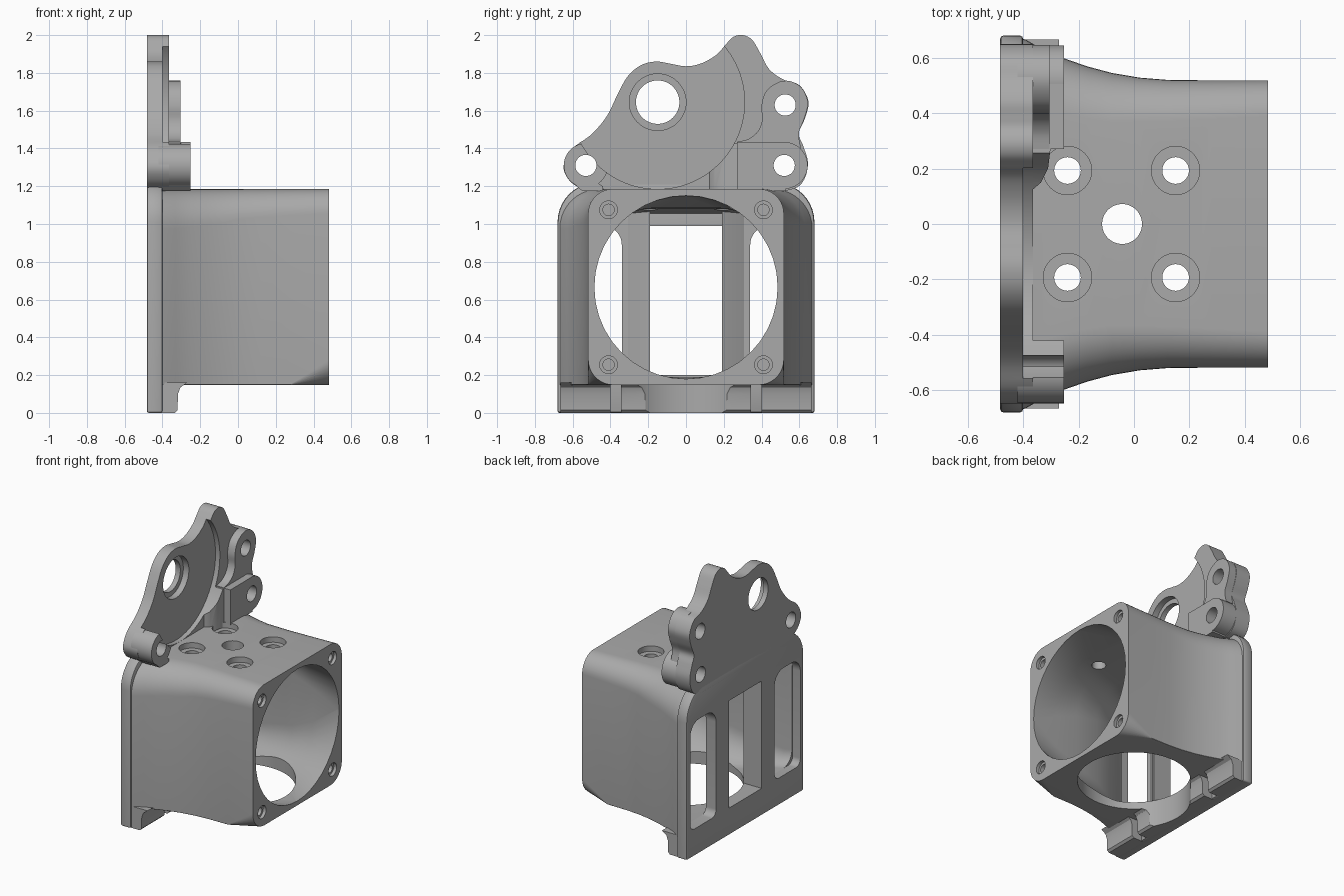
import bpy, bmesh, math
from mathutils import Vector

cube = bpy.data.objects.get("Cube")
if cube:
    bpy.data.objects.remove(cube, do_unlink=True)

GREY = (0.40, 0.40, 0.40, 1)
mat = bpy.data.materials.new("plain grey")
mat.use_nodes = True
mat.diffuse_color = GREY
mat.node_tree.nodes["Principled BSDF"].inputs["Base Color"].default_value = GREY


def loft(name, rings):
    """Closed solid through rings with equal point counts."""
    bm = bmesh.new()
    loops = [[bm.verts.new(p) for p in ring] for ring in rings]
    n = len(loops[0])
    for a, b in zip(loops, loops[1:]):
        for i in range(n):
            j = (i + 1) % n
            bm.faces.new((a[i], a[j], b[j], b[i]))
    bm.faces.new(loops[0])
    bm.faces.new(loops[-1])
    bmesh.ops.recalc_face_normals(bm, faces=bm.faces)
    me = bpy.data.meshes.new(name)
    bm.to_mesh(me)
    bm.free()
    me.materials.append(mat)
    ob = bpy.data.objects.new(name, me)
    bpy.context.collection.objects.link(ob)
    return ob


def prism(name, pts, axis, lo, hi):
    """Extrude a 2D outline along one axis."""
    place = {"x": lambda p, t: (t, p[0], p[1]),
             "y": lambda p, t: (p[0], t, p[1]),
             "z": lambda p, t: (p[0], p[1], t)}[axis]
    return loft(name, [[place(p, t) for p in pts] for t in (lo, hi)])


def circle(u, v, r, n=48):
    return [(u + r * math.cos(2 * math.pi * i / n),
             v + r * math.sin(2 * math.pi * i / n)) for i in range(n)]


def rounded(u0, u1, v0, v1, top, bottom, n=10):
    """Rounded rectangle with separate top and bottom corner radii."""
    pts = []
    corners = ((u1, v1, -1, -1, top), (u0, v1, 1, -1, top),
               (u0, v0, 1, 1, bottom), (u1, v0, -1, 1, bottom))
    for q, (u, v, su, sv, r) in enumerate(corners):
        for i in range(n + 1):
            a = (q + i / n) * math.pi / 2
            pts.append((u + su * r + r * math.cos(a), v + sv * r + r * math.sin(a)))
    return pts


def rect(u0, u1, v0, v1):
    return [(u0, v0), (u1, v0), (u1, v1), (u0, v1)]


def smooth_outline(pts, steps=5):
    """Curve through the points, closed by a straight edge."""
    ext = [Vector(p) for p in [pts[0]] + pts + [pts[-1]]]
    out = []
    for a, b, c, d in zip(ext, ext[1:], ext[2:], ext[3:]):
        for s in range(steps):
            t = s / steps
            out.append((b * 2 + (c - a) * t + (a * 2 - b * 5 + c * 4 - d) * t ** 2
                        + (b * 3 - a - c * 3 + d) * t ** 3) / 2)
    return [tuple(p) for p in out] + [pts[-1]]


def apply(ob, kind, **settings):
    mod = ob.modifiers.new(kind, kind)
    for key, value in settings.items():
        setattr(mod, key, value)
    bpy.ops.object.select_all(action="DESELECT")
    ob.select_set(True)
    bpy.context.view_layer.objects.active = ob
    bpy.ops.object.modifier_apply(modifier=mod.name)


def cut(ob, cutters):
    for c in cutters:
        apply(ob, "BOOLEAN", operation="DIFFERENCE", solver="EXACT", object=c)


# Duct shell, flaring towards the plate
BOTTOM, TOP, MID = 0.148, 1.185, 0.665
shell = [(-0.42, 0.675, 0.21, 0.005), (-0.39, 0.665, 0.21, 0.005),
         (-0.33, 0.63, 0.21, 0.005), (-0.25, 0.597, 0.2, 0.005),
         (-0.17, 0.569, 0.19, 0.005), (-0.08, 0.545, 0.18, 0.005),
         (0.02, 0.528, 0.16, 0.005), (0.12, 0.52, 0.15, 0.005),
         (0.28, 0.518, 0.14, 0.005), (0.483, 0.518, 0.13, 0.135)]
duct = loft("duct", [[(x, y, z) for y, z in rounded(-w, w, BOTTOM, TOP, rt, rb)]
                     for x, w, rt, rb in shell])

# Air passage: round at the fan end, flat roof, nearly square at the plate
passage = [(-0.45, 0.645, 1.05, 0.1), (-0.37, 0.61, 1.06, 0.1),
           (-0.25, 0.555, 1.08, 0.15), (-0.1, 0.508, 1.08, 0.2),
           (0.1, 0.487, 1.08, 0.25), (0.27, 0.485, 1.085, 0.32)]
rings = [[(x, y, z) for y, z in rounded(-w, w, 0.2, top, r, r)]
         for x, w, top, r in passage]
for x in (0.47, 0.5):
    rings.append([(x, y, z) for y, z in
                  rounded(-0.485, 0.485, MID - 0.485, MID + 0.485, 0.484, 0.484)])
cutters = [loft("passage_cutter", rings)]

# Floor opening, roof screw holes and fan screw holes
floor_hole = prism("floor_cutter", circle(0, 0, 0.385, 64), "z", -0.1, 0.3)
cutters.append(floor_hole)
cutters.append(prism("roof_hole", circle(-0.043, 0, 0.072), "z", 1.0, 1.3))
for x in (-0.24, 0.15):
    for y in (-0.193, 0.193):
        cutters.append(prism("roof_hole", circle(x, y, 0.048), "z", 1.0, 1.3))
        cutters.append(prism("roof_recess", circle(x, y, 0.087), "z", 1.145, 1.3))
for y in (-0.41, 0.41):
    for z in (MID - 0.41, MID + 0.41):
        cutters.append(prism("fan_hole", circle(y, z, 0.03, 24), "x", 0.36, 0.6))
        cutters.append(prism("fan_recess", circle(y, z, 0.047, 32), "x", 0.46, 0.6))
cut(duct, cutters)

# Back plate with three windows
plate = prism("back_plate", rounded(-0.68, 0.68, 0, 1.22, 0.21, 0.012), "x", -0.483, -0.4)
apply(plate, "BEVEL", width=0.012, segments=2, limit_method="ANGLE", angle_limit=1.0)
windows = [prism("window", rect(-0.19, 0.19, 0.2, 0.99), "x", -0.6, -0.3)]
for y0, y1 in ((-0.64, -0.34), (0.34, 0.64)):
    windows.append(prism("window", rounded(y0, y1, 0.2, 0.99, 0.1, 0.05), "x", -0.6, -0.3))
cut(plate, windows)

# Tapered columns between the windows
columns = []
for side in (-1, 1):
    outline = [(-0.42, 0.19 * side), (-0.42, 0.34 * side),
               (-0.35, 0.225 * side), (-0.335, 0.19 * side)]
    columns.append(prism("window_column", outline, "z", 0.18, 1.1))

# Two feet with a scooped rail between them
foot_profile = [(-0.42, 0), (-0.335, 0), (-0.32, 0.015), (-0.318, 0.1),
                (-0.305, 0.135), (-0.27, 0.16), (-0.42, 0.16)]
feet = [prism(name, foot_profile, "y", y0, y1) for name, y0, y1 in
        (("right_foot", -0.665, -0.4), ("scooped_rail", -0.345, 0.345),
         ("left_foot", 0.4, 0.665))]
cut(feet[1], [floor_hole])

# Upper bracket
edge = [(-0.48, 1.17), (-0.57, 1.195), (-0.625, 1.24), (-0.648, 1.31), (-0.6, 1.4),
        (-0.5, 1.475), (-0.42, 1.57),
        (-0.365, 1.68), (-0.31, 1.78), (-0.24, 1.84), (-0.16, 1.86), (-0.08, 1.848),
        (0, 1.835), (0.08, 1.85), (0.16, 1.895), (0.21, 1.95), (0.25, 1.99),
        (0.3, 2.0), (0.35, 1.975), (0.39, 1.91), (0.44, 1.82), (0.515, 1.765),
        (0.6, 1.735), (0.648, 1.65), (0.63, 1.56), (0.597, 1.48), (0.62, 1.415),
        (0.645, 1.33), (0.632, 1.25), (0.59, 1.195), (0.5, 1.17)]
bracket = prism("bracket", smooth_outline(edge), "x", -0.483, -0.365)

# Mounting lugs and the pads around them
left_hole, low_hole, high_hole = (-0.53, 1.31), (0.52, 1.31), (0.525, 1.63)
pad = [(0.27, 1.435), (0.33, 1.45), (0.38, 1.49), (0.403, 1.55), (0.4, 1.63),
       (0.43, 1.71), (0.515, 1.758), (0.6, 1.733), (0.645, 1.65), (0.627, 1.56),
       (0.597, 1.48), (0.61, 1.4)]
lugs = [
    prism("right_lug", circle(*left_hole, 0.117), "x", -0.42, -0.252),
    prism("right_lug_base", [(-0.6, 1.22), (-0.55, 1.175), (-0.44, 1.175), (-0.44, 1.2),
                             (-0.5, 1.24)], "x", -0.42, -0.252),
    prism("low_lug", circle(*low_hole, 0.124), "x", -0.42, -0.252),
    prism("low_lug_block", rect(0.27, 0.53, 1.175, 1.433), "x", -0.42, -0.252),
    prism("high_lug_pad", smooth_outline(pad) + [(0.27, 1.4)], "x", -0.42, -0.305),
    prism("lug_fillet", [(-0.42, 0.11), (-0.37, 0.12), (-0.335, 0.15), (-0.31, 0.2),
                         (-0.3, 0.28), (-0.42, 0.28)], "z", 1.15, 1.43)]

# Holes through the bracket and its round recess
BORE = (-0.15, 1.645)
holes = [prism("lug_hole", circle(*h, 0.056), "x", -0.6, -0.1)
         for h in (left_hole, low_hole, high_hole)]
disk = prism("disk_cutter", circle(*BORE, 0.46, 96), "x", -0.4, -0.1)
bore = prism("bore_cutter", circle(*BORE, 0.115), "x", -0.6, -0.1)
seat = prism("bore_seat_cutter", circle(*BORE, 0.15), "x", -0.445, -0.1)
cut(bracket, [disk, bore, seat] + holes)
for lug in lugs:
    cut(lug, [disk] + holes)

# Remove the cutters and shade the parts
for c in set(cutters + windows + holes + [disk, bore, seat]):
    bpy.data.objects.remove(c, do_unlink=True)
bpy.ops.object.select_all(action="DESELECT")
for ob in [duct, plate, bracket] + feet + columns + lugs:
    ob.select_set(True)
    bpy.context.view_layer.objects.active = ob
bpy.ops.object.shade_smooth_by_angle(angle=math.radians(30))
